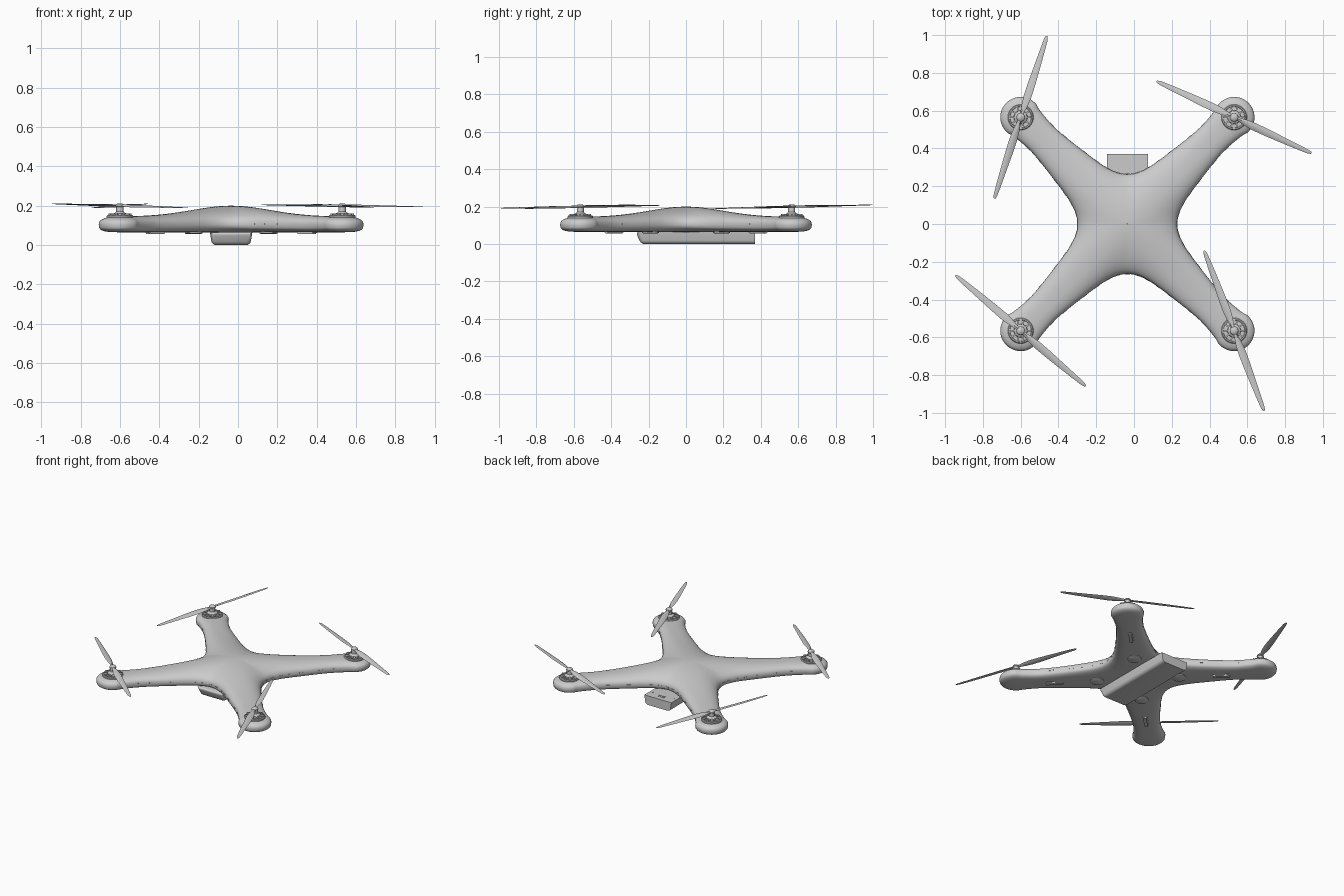
import bpy, bmesh, math
from mathutils import Matrix, Vector

if "Cube" in bpy.data.objects:
    bpy.data.objects.remove(bpy.data.objects["Cube"])

CX = -0.035            # body centre in x
ARM = 0.565            # motor offset from body centre in x and y
R2 = math.sqrt(2)


def finish(name, bm, smooth=35):
    bmesh.ops.remove_doubles(bm, verts=bm.verts, dist=1e-5)
    bmesh.ops.recalc_face_normals(bm, faces=bm.faces)
    me = bpy.data.meshes.new(name)
    bm.to_mesh(me)
    bm.free()
    ob = bpy.data.objects.new(name, me)
    bpy.context.collection.objects.link(ob)
    bpy.ops.object.select_all(action='DESELECT')
    ob.select_set(True)
    bpy.context.view_layer.objects.active = ob
    bpy.ops.object.shade_smooth_by_angle(angle=math.radians(smooth))
    return ob


def add_box(bm, loc, size, rot=0):
    m = Matrix.Translation(loc) @ Matrix.Rotation(rot, 4, 'Z') @ Matrix.Diagonal((*size, 1))
    return bmesh.ops.create_cube(bm, size=1, matrix=m)['verts']


def add_lathe(bm, x, y, profile, n=32):
    """Revolve (radius, z) points about a vertical axis at x, y."""
    rings = [[bm.verts.new((x + r * math.cos(2 * math.pi * i / n),
                            y + r * math.sin(2 * math.pi * i / n), z)) for i in range(n)]
             for r, z in profile]
    for a, b in zip(rings, rings[1:]):
        for i in range(n):
            j = (i + 1) % n
            bm.faces.new((a[i], a[j], b[j], b[i]))


def catmull(pts, steps):
    out = []
    for i in range(1, len(pts) - 2):
        p0, p1, p2, p3 = pts[i - 1:i + 3]
        for k in range(steps):
            t = k / steps
            out.append(0.5 * (2 * p1 + (p2 - p0) * t + (2 * p0 - 5 * p1 + 4 * p2 - p3) * t * t
                              + (3 * p1 - p0 - 3 * p2 + p3) * t ** 3))
    return out + [pts[-2]]


# Outline: half an arm edge from waist to pod tip, mirrored over the diagonal, turned four times
edge = [Vector(p) for p in ((0, .265), (.05, .272), (.108, .298), (.16, .332), (.224, .38),
                            (.33, .463), (.40, .526))]
for a in (115, 90, 60, 30, 0):
    s, w = ARM * R2 + .108 * math.cos(math.radians(a)), .108 * math.sin(math.radians(a))
    edge.append(Vector(((s - w) / R2, (s + w) / R2)))
edge = [Vector((-edge[1].x, edge[1].y))] + edge + [Vector((edge[-2].y, edge[-2].x))]
half = catmull(edge, 4)
quarter = half + [Vector((p.y, p.x)) for p in reversed(half[1:-1])]


def spine(p):
    """Point on the arm's centre line that an outline point shrinks to."""
    k = min(max(((p.x + p.y) / R2 - .187) / .612, 0), 1) * ARM
    return Vector((k, k))


outline, target = [], []
for q in range(4):
    for p in quarter:
        o, t = p.copy(), spine(p)
        for _ in range(q):
            o, t = Vector((o.y, -o.x)), Vector((t.y, -t.x))
        outline.append(o)
        target.append(t)

# Body shell: domed top, flatter underside
MID, BOTTOM = .104, .065


def shell_z(p, t, top):
    if top:
        crown = .144 + .056 * math.exp(-(p.length / .38) ** 1.8)
        return MID + (crown - MID) * (1 - (1 - t) ** 2.5) ** .4
    return MID + (BOTTOM - MID) * (1 - (1 - t) ** 3.2) ** (1 / 3.2)


bm = bmesh.new()
levels = [(t, False) for t in (1, .75, .5, .35, .22, .13, .06, .02)]
levels += [(t, True) for t in (0, .015, .05, .1, .17, .26, .36, .48, .6, .72, .86, 1)]
rings = []
for t, top in levels:
    ring = []
    for o, g in zip(outline, target):
        p = o.lerp(g, t)
        ring.append(bm.verts.new((p.x + CX, p.y, shell_z(p, t, top))))
    rings.append(ring)
n = len(outline)
for a, b in zip(rings, rings[1:]):
    for i in range(n):
        bm.faces.new((a[i], a[(i + 1) % n], b[(i + 1) % n], b[i]))
bmesh.ops.dissolve_degenerate(bm, dist=1e-6, edges=bm.edges)
finish("body_shell", bm, 60)

# Narrow vent slots along the side seam
bm = bmesh.new()
for i in range(0, n, 4):
    a, b = outline[i - 1], outline[(i + 1) % n]
    p, d = outline[i], b - a
    if p.length < .7:
        add_box(bm, (p.x + CX, p.y, MID + .003), (.028, .003, .006), math.atan2(d.y, d.x))
finish("side_vents", bm)

# Battery and camera box slung under the body, tapered at the lower front
bm = bmesh.new()
for v in add_box(bm, (CX, .05, .0325), (.216, .64, .065)):
    if v.co.z < .03:
        v.co.x = CX + (v.co.x - CX) * .9
        v.co.y += .03 if v.co.y < 0 else 0
low = [e for e in bm.edges if min(v.co.z for v in e.verts) < .03
       and not all(v.co.y > .3 for v in e.verts)]
low += [e for e in bm.edges if all(v.co.y < 0 for v in e.verts) and e not in low]
bmesh.ops.bevel(bm, geom=low, offset=.02, segments=4, profile=.5, affect='EDGES')
finish("belly_box", bm, 40)

# Small sockets on the tail of the box
bm = bmesh.new()
for y in (.318, .334):
    add_box(bm, (CX, y, .065), (.05, .006, .004))
for x in (-.085, .085):
    add_box(bm, (CX + x, .31, .065), (.008, .012, .004))
finish("box_sockets", bm)

# Underside pads: a disc near the body and a long slot cover on each arm
bm = bmesh.new()
for sx in (-1, 1):
    for sy in (-1, 1):
        add_lathe(bm, CX + sx * .19, sy * .19,
                  [(0, .056), (.038, .056), (.045, .060), (.045, .075)], 24)
        v = add_box(bm, (CX + sx * .385, sy * .385, .065), (.12, .032, .018),
                    math.atan2(sy, sx))
        bmesh.ops.bevel(bm, geom=list({e for k in v for e in k.link_edges}),
                        offset=.005, segments=2, affect='EDGES')
finish("underside_pads", bm)


def motor(name, x, y):
    bm = bmesh.new()
    # Rim, spokes and hub
    add_lathe(bm, x, y, [(.068, .135), (.068, .147), (.064, .152), (.058, .152), (.056, .144)])
    add_lathe(bm, x, y, [(.056, .146), (.036, .147), (.034, .160), (.022, .166),
                         (.019, .170), (.019, .194), (.023, .197), (.022, .203),
                         (.014, .210), (0, .212)])
    for k in range(10):
        a = 2 * math.pi * k / 10
        add_box(bm, (x + .046 * math.cos(a), y + .046 * math.sin(a), .153),
                (.026, .008, .014), a)
    finish(name, bm)


# Blade stations: radius, leading edge, trailing edge
BLADE = [(0, .010, -.010), (.03, .011, -.011), (.07, .017, -.018), (.12, .021, -.022),
         (.19, .020, -.021), (.27, .017, -.018), (.36, .014, -.014), (.43, .011, -.010),
         (.449, .007, -.005), (.453, .002, -.001)]


def propeller(name, x, y, angle, lift, spin):
    bm = bmesh.new()
    for side in (0, math.pi):
        turn = Matrix.Rotation(side, 4, 'Z')
        prev = None
        for r, lead, trail in BLADE:
            pitch = spin * math.radians(17 - 26 * r)
            th = .006 * (1 - r / .5) + .001
            sec = []
            for w, h in ((lead, 0), (lead * .3, th), (trail * .5, th * .7),
                         (trail, 0), (trail * .5, -th * .5), (lead * .3, -th * .7)):
                c = turn @ Vector((r, w * math.cos(pitch) - h * math.sin(pitch),
                                   w * math.sin(pitch) + h * math.cos(pitch)))
                sec.append(bm.verts.new(c))
            if prev:
                for i in range(6):
                    bm.faces.new((prev[i], prev[(i + 1) % 6], sec[(i + 1) % 6], sec[i]))
            prev = sec
        bm.faces.new(prev)
    tilt = Matrix.Rotation(-math.asin(lift / .45), 4, 'Y')
    bm.transform(Matrix.Translation((x, y, .199)) @
                 Matrix.Rotation(math.radians(angle), 4, 'Z') @ tilt)
    finish(name, bm, 40)


for label, sx, sy, angle, lift in (("front_left", -1, -1, 139.5, .010),
                                   ("front_right", 1, -1, -69.6, -.007),
                                   ("rear_left", -1, 1, 72, .010),
                                   ("rear_right", 1, 1, -25, -.005)):
    x, y = CX + sx * ARM, sy * ARM
    motor(label + "_motor", x, y)
    propeller(label + "_propeller", x, y, angle, lift, sx * sy)
